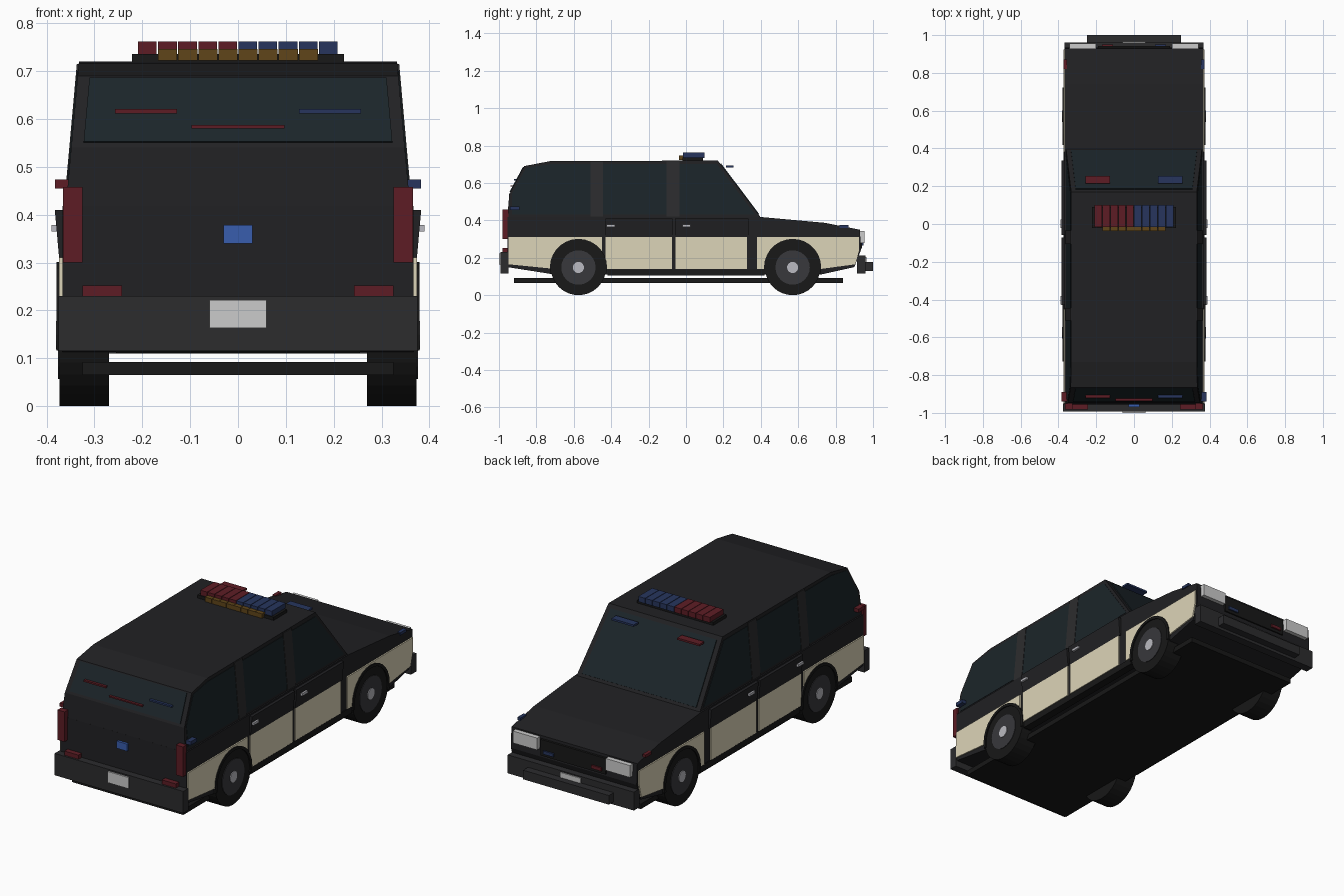
import bpy, bmesh, math

if "Cube" in bpy.data.objects:
    bpy.data.objects.remove(bpy.data.objects["Cube"])


def mat(name, r, g, b):
    m = bpy.data.materials.new(name)
    m.diffuse_color = (r, g, b, 1)
    m.use_nodes = True
    m.node_tree.nodes["Principled BSDF"].inputs["Base Color"].default_value = m.diffuse_color
    return m


BLACK = mat("black_paint", .015, .015, .017)
CREAM = mat("cream_paint", .72, .66, .48)
GLASS = mat("dark_glass", .011, .018, .022)
TRIM = mat("grey_trim", .025, .025, .027)
RUBBER = mat("rubber", .009, .009, .009)
RIM = mat("rim_grey", .04, .04, .045)
METAL = mat("metal", .5, .5, .54)
WHITE = mat("white", .85, .85, .87)
RED = mat("red_lens", .11, .012, .018)
BLUE = mat("blue_lens", .02, .036, .11)
AMBER = mat("amber_lens", .115, .06, .01)
MARKER = mat("bright_blue", .04, .11, .42)


def prism(name, pts, inner, outer, material):
    """Side profile (y, z) extruded along x: full width, or a mirrored pair if inner is given.
    Widths may be functions of z."""
    f = lambda w, z: w(z) if callable(w) else w
    bm = bmesh.new()
    spans = [(lambda z: -f(outer, z), lambda z: f(outer, z))]
    if inner is not None:
        spans = [(lambda z, s=s: s * f(inner, z), lambda z, s=s: s * f(outer, z)) for s in (-1, 1)]
    for a, b in spans:
        va = [bm.verts.new((a(z), y, z)) for y, z in pts]
        vb = [bm.verts.new((b(z), y, z)) for y, z in pts]
        bm.faces.new(va)
        bm.faces.new(vb[::-1])
        for i in range(len(pts)):
            j = (i + 1) % len(pts)
            bm.faces.new((va[j], va[i], vb[i], vb[j]))
    bmesh.ops.recalc_face_normals(bm, faces=bm.faces[:])
    me = bpy.data.meshes.new(name)
    bm.to_mesh(me)
    bm.free()
    ob = bpy.data.objects.new(name, me)
    bpy.context.collection.objects.link(ob)
    if material:
        me.materials.append(material)
    return ob


def rect(y0, y1, z0, z1):
    return [(y0, z0), (y1, z0), (y1, z1), (y0, z1)]


def box(name, x0, x1, y0, y1, z0, z1, material):
    ob = prism(name, rect(y0, y1, z0, z1), None, (x1 - x0) / 2, material)
    ob.location.x = (x0 + x1) / 2
    return ob


def pair_lights(name, x0, x1, *dims):
    # red on the -x side, blue on the +x side
    box(name + "_red", -x1, -x0, *dims, RED)
    box(name + "_blue", x0, x1, *dims, BLUE)


def circle(cy, cz, r, n=32):
    return [(cy + r * math.cos(2 * math.pi * i / n), cz + r * math.sin(2 * math.pi * i / n))
            for i in range(n)]


AXLES = (-.575, .57)
WZ = .148
cutters = [prism("wheel_well_cutter", circle(y, WZ, .150), .255, .5, None) for y in AXLES]


def cut_wells(ob):
    for c in cutters:
        m = ob.modifiers.new("well", "BOOLEAN")
        m.operation, m.object, m.solver = "DIFFERENCE", c, "EXACT"
    bpy.context.view_layer.objects.active = ob
    for m in list(ob.modifiers):
        bpy.ops.object.modifier_apply(modifier=m.name)


# Lower body and tapered cabin
body = prism("lower_body", [(-.955, .15), (-.955, .418), (.40, .418), (.74, .387), (.93, .35),
                            (.935, .24), (.90, .15), (.72, .11), (-.70, .11)], None, .367, BLACK)
cut_wells(body)
cabin_w = lambda z: .360 - (z - .415) * .09
glass_in, glass_out = (lambda z: cabin_w(z) - .01), (lambda z: cabin_w(z) + .002)
prism("cabin", [(-.955, .415), (-.945, .54), (-.865, .69), (-.73, .716), (.17, .72), (.40, .415)],
      None, cabin_w, BLACK)

# Side windows, pillars, windshield, rear window
prism("rear_side_window", [(-.93, .43), (-.93, .545), (-.855, .68), (-.73, .70), (-.51, .70), (-.51, .43)],
      glass_in, glass_out, GLASS)
prism("middle_side_window", rect(-.445, -.105, .43, .70), glass_in, glass_out, GLASS)
prism("front_side_window", [(-.035, .43), (-.035, .70), (.165, .70), (.37, .43)], glass_in, glass_out, GLASS)
for y0, y1 in ((-.51, -.445), (-.105, -.035)):
    prism("window_pillar", rect(y0, y1, .42, .715), glass_in, lambda z: cabin_w(z) + .004, TRIM)
inset = lambda z: cabin_w(z) - .025
prism("windshield", [(.18, .70), (.187, .705), (.392, .433), (.385, .428)], None, inset, GLASS)
prism("rear_window", [(-.937, .55), (-.943, .553), (-.871, .687), (-.865, .68)], None, inset, GLASS)

# Cream side panels
for name, pts in (
        ("rear_quarter_panel", [(-.95, .165), (-.70, .14), (-.45, .14), (-.45, .31), (-.95, .31)]),
        ("rear_door_panel", rect(-.43, -.075, .14, .31)),
        ("front_door_panel", rect(-.055, .325, .14, .31)),
        ("front_fender_panel", [(.38, .14), (.72, .14), (.905, .165), (.925, .24), (.925, .31), (.38, .31)])):
    cut_wells(prism(name, pts, .36, .374, CREAM))

# Upper door skins, flaring out to the beltline, sills and handles
skin = lambda z: .374 + (z - .31) * .09
for y0, y1 in ((-.43, -.072), (-.058, .335)):
    prism("upper_door_skin", rect(y0, y1, .31, .41), .355, skin, BLACK)
prism("sill", rect(-.42, .42, .105, .138), .33, .372, RUBBER)
for y in (-.425, -.02):
    prism("door_handle", rect(y, y + .045, .365, .378), .375, .390, METAL)

# Wheels and arch flares
for y in AXLES:
    prism("tyre", circle(y, WZ, .148), .27, .373, RUBBER)
    prism("rim", circle(y, WZ, .092, 24), .35, .376, RIM)
    prism("hub", circle(y, WZ, .030, 16), .36, .380, METAL)
    angs = [math.radians(-12 + 204 * i / 16) for i in range(17)]
    arc = lambda r: [(y + r * math.cos(a), WZ + r * math.sin(a)) for a in angs]
    prism("arch_flare", arc(.153) + arc(.138)[::-1], .355, .379, RUBBER)

# Underside
box("floor_plate", -.325, .325, -.92, .84, .065, .092, RUBBER)

# Bumpers, push bar, plates
box("rear_bumper", -.375, .375, -.992, -.95, .115, .23, TRIM)
box("front_bumper", -.368, .368, .915, .96, .115, .212, TRIM)
box("push_bar", -.25, .25, .955, 1.0, .13, .178, TRIM)
box("rear_plate", -.06, .06, -1.0, -.99, .163, .222, WHITE)
box("front_plate", -.06, .06, .955, .966, .178, .205, WHITE)

# Grille and headlights, tail lights
box("grille", -.19, .19, .92, .942, .25, .335, RUBBER)
prism("headlight", rect(.92, .955, .28, .343), .20, .342, WHITE)
prism("tail_light", rect(-.982, -.95, .30, .458), .325, .366, RED)
prism("rear_reflector", rect(-.982, -.95, .228, .252), .243, .325, RED)
box("third_brake_light", -.097, .097, -.938, -.91, .58, .587, RED)
box("rear_marker", -.03, .03, -.968, -.95, .34, .378, MARKER)

# Small red and blue warning lights
pair_lights("rear_window_light", .127, .257, -.92, -.895, .612, .621)
pair_lights("windshield_light", .127, .257, .215, .255, .682, .692)
pair_lights("rear_corner_light", .350, .383, -.94, -.89, .455, .474)
pair_lights("fender_light", .355, .374, .82, .87, .360, .375)
pair_lights("grille_light", .11, .17, .935, .950, .265, .282)

# Roof light bar
box("light_bar_base", -.222, .222, -.02, .09, .716, .736, RUBBER)
for i in range(10):
    x = -.21 + i * .042
    box("light_bar_lens", x + .001, x + .040, -.015, .10, .734, .762, RED if i < 5 else BLUE)
for i in range(8):
    x = -.168 + i * .042
    box("amber_lens", x + .001, x + .041, -.038, -.014, .722, .746, AMBER)

for c in cutters:
    bpy.data.objects.remove(c)
